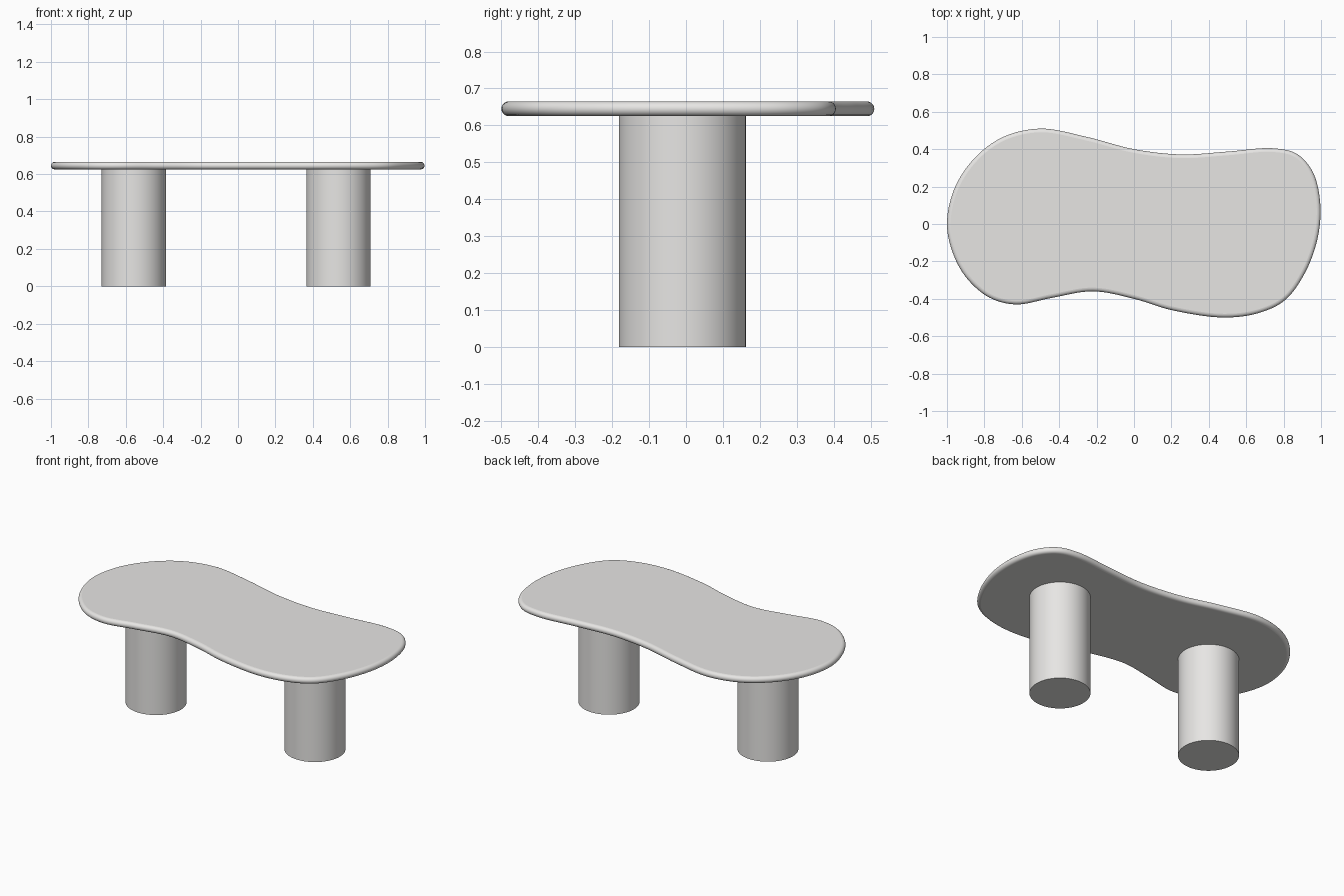
import bpy, bmesh, math
from mathutils import Vector

if "Cube" in bpy.data.objects:
    bpy.data.objects.remove(bpy.data.objects["Cube"])

mat = bpy.data.materials.new("warm light grey")
mat.diffuse_color = (0.8, 0.79, 0.775, 1)
mat.use_nodes = True
mat.node_tree.nodes["Principled BSDF"].inputs["Base Color"].default_value = mat.diffuse_color

# Outline control points of the tabletop, counter-clockwise seen from above
OUTLINE = [
    (-0.50, 0.51), (-0.70, 0.465), (-0.85, 0.355), (-0.96, 0.19), (-1.0, 0.0),
    (-0.965, -0.165), (-0.89, -0.295), (-0.77, -0.395), (-0.63, -0.43), (-0.44, -0.395),
    (-0.22, -0.36), (0.0, -0.40), (0.2, -0.46), (0.48, -0.50), (0.67, -0.475),
    (0.81, -0.405), (0.92, -0.25), (0.985, -0.06), (0.995, 0.12), (0.955, 0.28),
    (0.87, 0.375), (0.74, 0.405), (0.5, 0.387), (0.25, 0.372), (0.0, 0.40), (-0.25, 0.465),
]


def smooth_loop(pts, steps=8):
    """Closed centripetal Catmull-Rom curve through the points."""
    p = [Vector(q) for q in pts]
    n, out = len(p), []
    for i in range(n):
        a, b, c, d = (p[(i + k) % n] for k in (-1, 0, 1, 2))
        t1 = (b - a).length ** 0.5
        t2 = t1 + (c - b).length ** 0.5
        t3 = t2 + (d - c).length ** 0.5
        for s in range(steps):
            t = t1 + (t2 - t1) * s / steps
            a1 = a.lerp(b, t / t1)
            a2 = b.lerp(c, (t - t1) / (t2 - t1))
            a3 = c.lerp(d, (t - t2) / (t3 - t2))
            b1 = a1.lerp(a2, t / t2)
            b2 = a2.lerp(a3, (t - t1) / (t3 - t1))
            out.append(b1.lerp(b2, (t - t1) / (t2 - t1)))
    return out


# Tabletop: rings following the outline with a half-round edge
Z_MID, R, ARC = 0.645, 0.02, 10
loop = smooth_loop(OUTLINE)
n = len(loop)
normals = []
for i in range(n):
    t = (loop[(i + 1) % n] - loop[i - 1]).normalized()
    normals.append(Vector((t.y, -t.x)))
bm = bmesh.new()
rings = []
for k in range(ARC + 1):
    a = math.pi * (k / ARC - 0.5)
    inset, z = R * (math.cos(a) - 1), Z_MID + R * math.sin(a)
    rings.append([bm.verts.new((*(q + m * inset), z)) for q, m in zip(loop, normals)])
for lo, hi in zip(rings, rings[1:]):
    for i in range(n):
        j = (i + 1) % n
        bm.faces.new((lo[i], lo[j], hi[j], hi[i])).smooth = True
caps = [bm.faces.new(rings[-1]), bm.faces.new(rings[0][::-1])]
for cap in caps:
    for e in cap.edges:
        e.smooth = False
bmesh.ops.triangulate(bm, faces=caps)
mesh = bpy.data.meshes.new("tabletop")
bm.to_mesh(mesh)
bm.free()
mesh.materials.append(mat)
top = bpy.data.objects.new("tabletop", mesh)
bpy.context.collection.objects.link(top)

# Two cylindrical legs
for name, x in (("left_leg", -0.557), ("right_leg", 0.537)):
    bpy.ops.mesh.primitive_cylinder_add(vertices=96, radius=0.172, depth=0.627,
                                        location=(x, -0.01, 0.3135))
    leg = bpy.context.object
    leg.name = name
    leg.data.materials.append(mat)
    bpy.ops.object.shade_smooth_by_angle()
